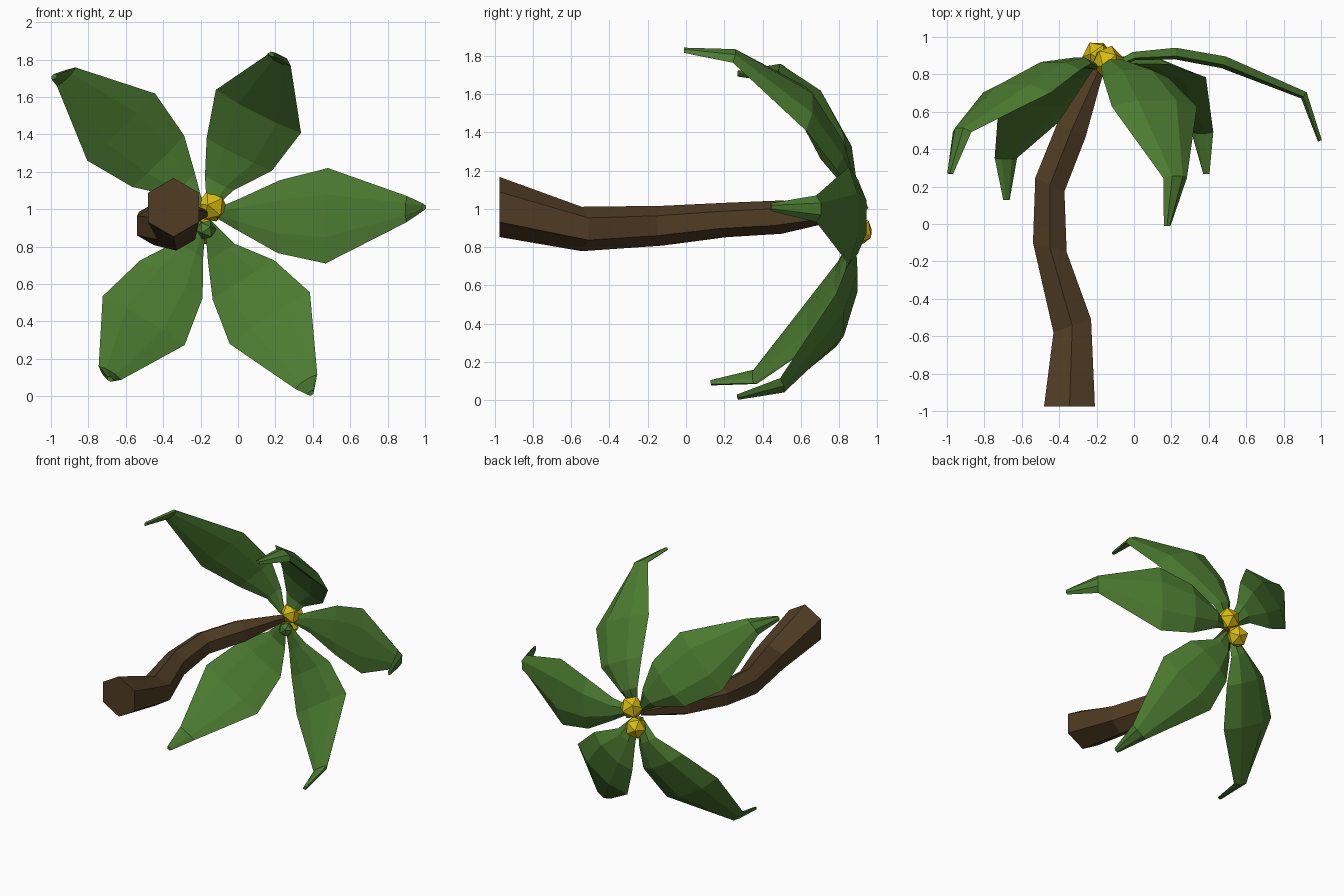
import bpy, bmesh, math
from mathutils import Vector

if "Cube" in bpy.data.objects:
    bpy.data.objects.remove(bpy.data.objects["Cube"])


def material(name, rgb):
    m = bpy.data.materials.new(name)
    m.diffuse_color = (*rgb, 1)
    m.use_nodes = True
    m.node_tree.nodes["Principled BSDF"].inputs["Base Color"].default_value = m.diffuse_color
    return m


GREEN = material("leaf green", (0.072, 0.2, 0.03))
BROWN = material("bark brown", (0.08, 0.045, 0.017))
YELLOW = material("fruit yellow", (0.68, 0.5, 0.004))


def loft(name, rings, mat):
    """Skin a row of equal-sized rings and cap both ends."""
    bm = bmesh.new()
    rows = [[bm.verts.new(p) for p in ring] for ring in rings]
    n = len(rows[0])
    for a, b in zip(rows, rows[1:]):
        for i in range(n):
            j = (i + 1) % n
            bm.faces.new((a[i], a[j], b[j], b[i]))
    bm.faces.new(rows[0])
    bm.faces.new(rows[-1])
    bmesh.ops.recalc_face_normals(bm, faces=bm.faces)
    me = bpy.data.meshes.new(name)
    bm.to_mesh(me)
    bm.free()
    me.materials.append(mat)
    ob = bpy.data.objects.new(name, me)
    bpy.context.collection.objects.link(ob)


# Trunk: six-sided tapering tube; (x, y, z, radius, shear of y over x)
trunk = [(-.345, -.975, 1.01, .157, 0), (-.33, -.545, .895, .116, .35),
         (-.45, -.125, .912, .104, -.28), (-.45, .21, .942, .09, -.47),
         (-.335, .50, .957, .087, -.5), (-.19, .82, .975, .03, -.5)]
rings = []
for x, y, z, r, shear in trunk:
    ring = []
    for i in range(6):
        a = math.radians(90 + 60 * i)
        dx = r * math.cos(a)
        ring.append((x + dx, y + shear * dx, z + r * math.sin(a)))
    rings.append(ring)
loft("trunk", rings, BROWN)

# Leaves: centre lines from crown to tip, flattened six-sided section
WIDTHS = [.02, .085, .195, .255, .07, .02]
THICK = [.015, .025, .034, .036, .024, .012]
leaves = {
    "right_leaf": [(-.13, .84, .98), (0, .90, .97), (.22, .915, .96),
                   (.48, .868, .965), (.91, .69, 1.0), (.995, .445, 1.01)],
    "upper_right_leaf": [(-.15, .84, 1.01), (-.10, .86, 1.14), (.01, .80, 1.30),
                         (.115, .64, 1.535), (.225, .25, 1.805), (.18, -.01, 1.83)],
    "upper_left_leaf": [(-.20, .84, 1.01), (-.29, .87, 1.13), (-.43, .84, 1.26),
                        (-.63, .72, 1.445), (-.925, .50, 1.715), (-.985, .27, 1.71)],
    "lower_left_leaf": [(-.19, .84, .93), (-.26, .86, .78), (-.36, .81, .62),
                        (-.51, .66, .395), (-.69, .36, .115), (-.685, .13, .09)],
    "lower_right_leaf": [(-.16, .84, .93), (-.09, .87, .77), (.03, .87, .62),
                         (.175, .80, .41), (.37, .50, .07), (.39, .27, .015)],
}
SECTION = [(-1, -.5), (-.45, .8), (.45, .8), (1, -.5), (.45, -1), (-.45, -1)]
for name, path in leaves.items():
    pts = [Vector(p) for p in path]
    radial = pts[3] - pts[0]
    side = Vector((radial.z, 0, -radial.x)).normalized()
    rings = []
    for i, p in enumerate(pts):
        tangent = pts[min(i + 1, 5)] - pts[max(i - 1, 0)]
        up = side.cross(tangent).normalized()
        if up.dot(Vector((0, 1, 0)) + radial) < 0:
            up = -up
        rings.append([p + side * WIDTHS[i] * u + up * THICK[i] * v for u, v in SECTION])
    loft(name, rings, GREEN)

# Crown: a green bud where leaves meet, and two faceted fruits behind it
balls = [("crown_bud", (-.17, .835, .89), .055, GREEN),
         ("lower_fruit", (-.195, .9, .885), .082, YELLOW),
         ("upper_fruit", (-.14, .868, 1.015), .088, YELLOW)]
for i, (name, loc, r, mat) in enumerate(balls):
    bpy.ops.mesh.primitive_ico_sphere_add(subdivisions=1, radius=r, location=loc,
                                          rotation=(.5 * i, .4, .3 * i))
    ob = bpy.context.object
    ob.name = name
    ob.data.materials.append(mat)
